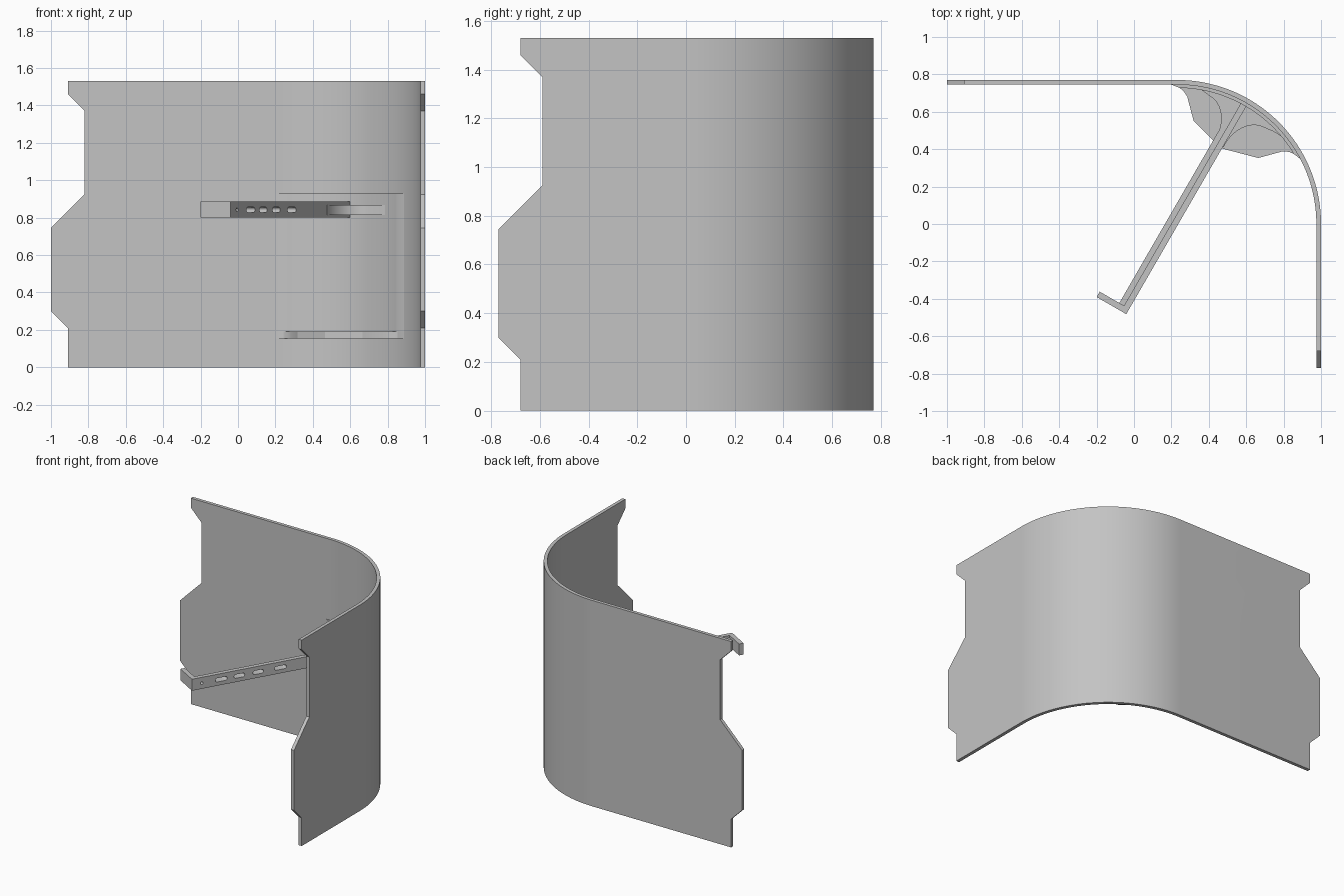
import bpy, bmesh, math
from math import sin, cos, radians, pi
from mathutils import Vector

cube = bpy.data.objects.get("Cube")
if cube:
    bpy.data.objects.remove(cube)

grey = bpy.data.materials.new("plain_grey")
grey.use_nodes = True
grey.diffuse_color = (0.55, 0.55, 0.55, 1)
grey.node_tree.nodes["Principled BSDF"].inputs["Base Color"].default_value = (0.55, 0.55, 0.55, 1)

CX, R, T, H = 0.23, 0.77, 0.025, 1.53   # bend centre, outer radius, sheet thickness, height
AX = Vector((0.5, cos(radians(30)), 0))  # bracket axis, out through the middle of the bend
SIDE = Vector((AX.y, -AX.x, 0))
UP = Vector((0, 0, 1))
ORIGIN = Vector((CX, 0, 0))


def make(name, bm, smooth=True):
    me = bpy.data.meshes.new(name)
    bm.to_mesh(me)
    bm.free()
    me.materials.append(grey)
    ob = bpy.data.objects.new(name, me)
    bpy.context.collection.objects.link(ob)
    if smooth:
        finish(ob)
    return ob


def finish(ob):
    bpy.ops.object.select_all(action='DESELECT')
    ob.select_set(True)
    bpy.context.view_layer.objects.active = ob
    bpy.ops.object.shade_smooth_by_angle(angle=radians(25))


def prism(name, outlines, a, b, lo, hi, smooth=True):
    """Extrude outlines drawn on axes a, b from lo to hi along the third axis."""
    c = SIDE if b is UP else UP
    bm = bmesh.new()
    for pts in outlines:
        vs = [bm.verts.new(ORIGIN + a * p + b * q + c * lo) for p, q in pts]
        f = bm.faces.new(vs)
        top = bmesh.ops.extrude_face_region(bm, geom=[f])["geom"]
        bmesh.ops.translate(bm, vec=c * (hi - lo),
                            verts=[g for g in top if isinstance(g, bmesh.types.BMVert)])
    bmesh.ops.recalc_face_normals(bm, faces=bm.faces)
    return make(name, bm, smooth)


def arc(r, a0, a1, n):
    """Arc about the bend centre, in degrees off the bracket axis."""
    angles = [radians(a0 + (a1 - a0) * i / n) for i in range(n + 1)]
    return [(r * cos(t), r * sin(t)) for t in angles]


def box(p0, p1, q0, q1):
    return [(p0, q0), (p1, q0), (p1, q1), (p0, q1)]


# Bent sheet with notched ends: (inset, height) profile shared by both ends
ends = [(0.09, 0), (0.09, 0.21), (0, 0.3), (0, 0.745),
        (0.18, 0.925), (0.18, 1.37), (0.09, 1.46), (0.09, H)]
bm = bmesh.new()
steps = 48
cols = []
for i in range(steps + 1):
    t = pi / 2 * (1 - i / steps)
    cols.append([bm.verts.new((CX + R * cos(t), R * sin(t), z)) for z in (0, H)])
for (a, b), (c, d) in zip(cols, cols[1:]):
    bm.faces.new((a, c, d, b))
left = [bm.verts.new((-1 + i, R, z)) for i, z in ends]
right = [bm.verts.new((1, -R + i, z)) for i, z in ends]
bm.faces.new([cols[0][0], cols[0][1]] + left[::-1])
bm.faces.new([cols[-1][1], cols[-1][0]] + right)
sheet = make("bent_sheet", bm, False)
solid = sheet.modifiers.new("thickness", 'SOLIDIFY')
solid.thickness, solid.offset, solid.use_even_offset = T, 1, True
bpy.context.view_layer.update()
sheet.data = bpy.data.meshes.new_from_object(
    sheet.evaluated_get(bpy.context.evaluated_depsgraph_get()))
sheet.modifiers.clear()
finish(sheet)

# Backing plate against the inside of the bend, feathered at its sides
prism("backing_plate", [arc(0.75, -33, 33, 30) + arc(0.728, 29, -29, 30)],
      AX, SIDE, 0.155, 0.93)

# Lower shelf, symmetric about the bracket axis
half = [(0.523, 0.2), (0.618, 0.294), (0.633, 0.325), (0.639, 0.363), (0.63, 0.405)]
edge = [(u, -v) for u, v in reversed(half)] + [(0.468, 0)] + half
prism("lower_shelf", [edge + arc(0.75, 32, -32, 24)], AX, SIDE, 0.155, 0.19)

# Arm: slotted front plate, rear rib and hooked end
arm = prism("arm_plate", [box(-0.55, 0.735, -0.027, 0.006)], AX, SIDE, 0.8, 0.885, False)
rib = prism("arm_rib", [box(-0.52, 0.735, -0.056, -0.027)], AX, SIDE, 0.815, 0.867, False)
prism("arm_hook", [box(-0.553, -0.52, -0.177, 0.006)], AX, SIDE, 0.8, 0.885)


def slot(u0, u1, r):
    pts = []
    for centre, start in ((u1 - r, -pi / 2), (u0 + r, pi / 2)):
        pts += [(centre + r * cos(start + pi * i / 8), 0.842 + r * sin(start + pi * i / 8))
                for i in range(9 if u1 - u0 > 2.1 * r else 8)]
    return pts


holes = [slot(-0.49, -0.47, 0.01)]
holes += [slot(u, u + w, 0.014) for u, w in ((-0.38, 0.09), (-0.24, 0.08), (-0.1, 0.08), (0.06, 0.09))]
cutter = prism("slot_cutter", holes, AX, UP, -0.1, 0.1, False)
cutter.hide_render = True
for ob in (arm, rib):
    cut = ob.modifiers.new("slots", 'BOOLEAN')
    cut.object, cut.operation, cut.solver = cutter, 'DIFFERENCE', 'EXACT'
    bpy.context.view_layer.update()
    ob.data = bpy.data.meshes.new_from_object(
        ob.evaluated_get(bpy.context.evaluated_depsgraph_get()))
    ob.modifiers.clear()
    finish(ob)
bpy.data.objects.remove(cutter)

# Flared gussets joining the arm to the backing plate
mid = -0.02
for side, label in ((1, "left"), (-1, "right")):
    flare = [(0.48, 0.03)]
    for i in range(17):
        t = pi / 2 * i / 16
        flare.append((0.5 + 0.18 * sin(t), 0.03 + 0.14 * (1 - cos(t))))
    flare += [(0.686, 0.22), (0.685, 0.285)]
    flare = [(u, mid + side * v) for u, v in flare]
    last = math.degrees(math.atan2(flare[-1][1], flare[-1][0]))
    prism(label + "_gusset", [flare + arc(0.74, last, 0, 12) + [(0.48, mid)]],
          AX, SIDE, 0.815, 0.867)
